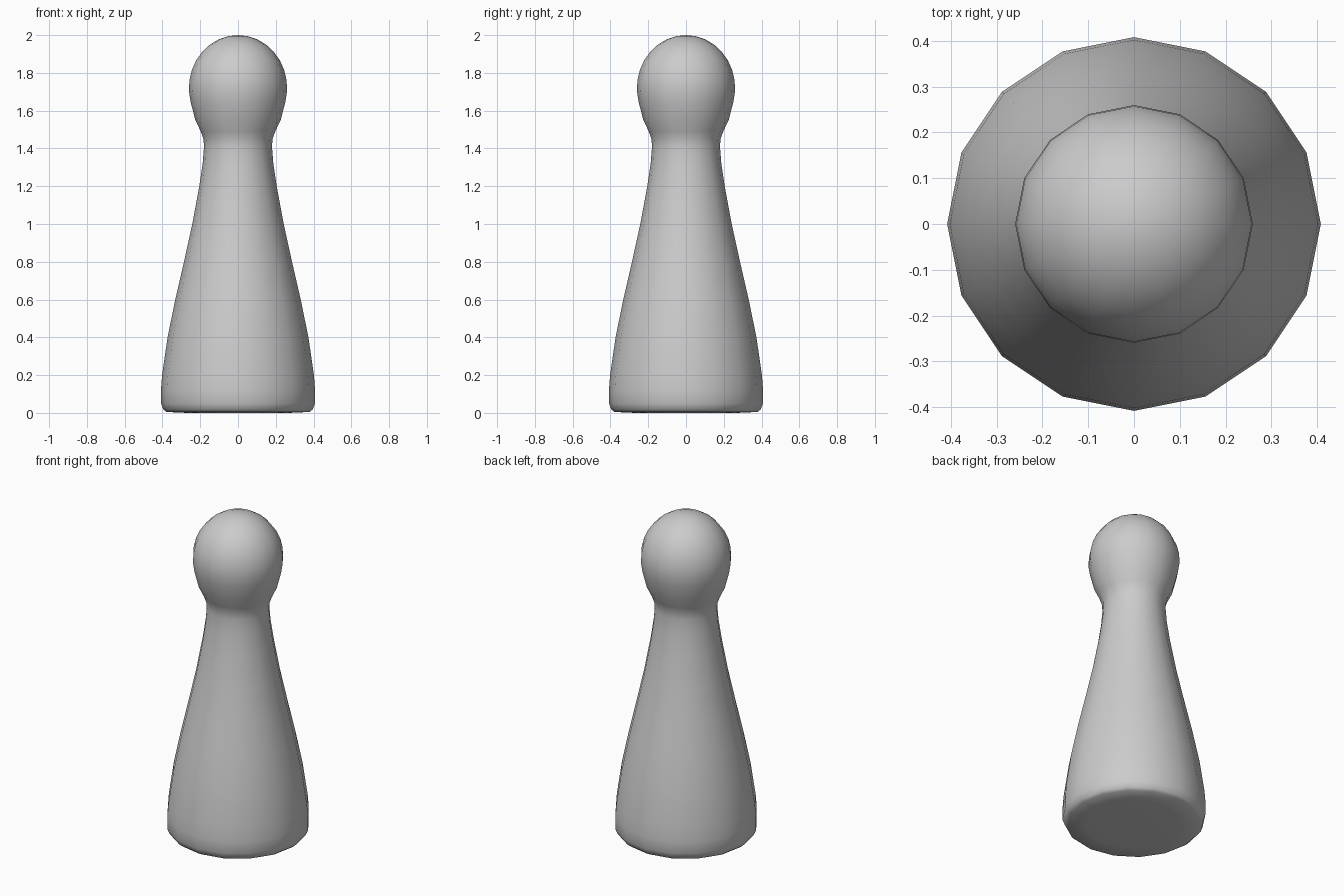
import bpy, bmesh, math

if "Cube" in bpy.data.objects:
    bpy.data.objects.remove(bpy.data.objects["Cube"])

# Lathe profile (radius, height) from the base centre to the top of the head
profile = [
    (0, 0), (0.27, 0), (0.38, 0.005), (0.395, 0.018), (0.408, 0.05),
    (0.408, 0.12), (0.402, 0.2), (0.373, 0.4), (0.332, 0.6), (0.286, 0.8),
    (0.242, 1.0), (0.205, 1.2), (0.187, 1.32), (0.18, 1.41), (0.183, 1.45),
    (0.197, 1.49), (0.226, 1.55),
]
# Rounded head: slightly tall ellipse ending at the pole
for i in range(10):
    a = math.radians(-15 + 105 * i / 9)
    h = 0.28 * math.sin(a)
    profile.append((0.26 * math.cos(a) if i < 9 else 0, 1.72 + h))

# Spin the profile into a 16-sided body
bm = bmesh.new()
verts = [bm.verts.new((r, 0, z)) for r, z in profile]
edges = [bm.edges.new(pair) for pair in zip(verts, verts[1:])]
bmesh.ops.spin(bm, geom=verts + edges, cent=(0, 0, 0), axis=(0, 0, 1),
               angle=math.tau, steps=16, use_merge=False)
bmesh.ops.remove_doubles(bm, verts=bm.verts, dist=0.0005)
bmesh.ops.recalc_face_normals(bm, faces=bm.faces)

mesh = bpy.data.meshes.new("game_pawn")
bm.to_mesh(mesh)
bm.free()
pawn = bpy.data.objects.new("game_pawn", mesh)
bpy.context.collection.objects.link(pawn)

# Smooth shading all over
for p in mesh.polygons:
    p.use_smooth = True
